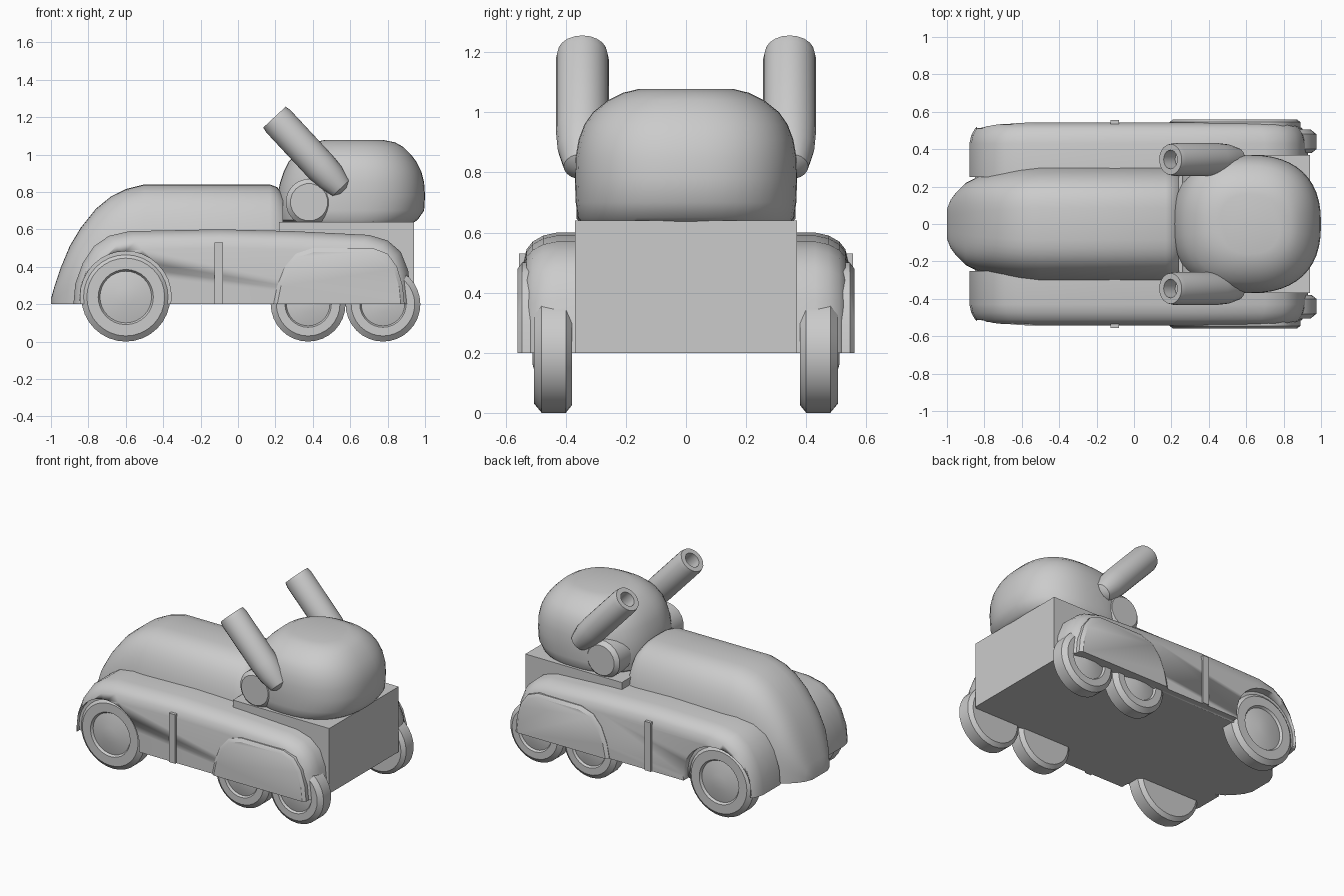
import bpy, bmesh
from math import sin, cos, pi, copysign
from mathutils import Vector

if "Cube" in bpy.data.objects:
    bpy.data.objects.remove(bpy.data.objects["Cube"])


def finish(bm, name, angle=35):
    bmesh.ops.recalc_face_normals(bm, faces=bm.faces[:])
    me = bpy.data.meshes.new(name)
    bm.to_mesh(me)
    bm.free()
    ob = bpy.data.objects.new(name, me)
    bpy.context.collection.objects.link(ob)
    bpy.ops.object.select_all(action='DESELECT')
    ob.select_set(True)
    bpy.context.view_layer.objects.active = ob
    bpy.ops.object.shade_smooth_by_angle(angle=angle * pi / 180)
    return ob


def loft(name, rings, caps=True, angle=35):
    """Skin equal-length closed rings; caps=False joins last ring to first."""
    bm = bmesh.new()
    vs = [[bm.verts.new(p) for p in r] for r in rings]
    n = len(vs[0])
    pairs = list(zip(vs, vs[1:])) + ([] if caps else [(vs[-1], vs[0])])
    for a, b in pairs:
        for i in range(n):
            j = (i + 1) % n
            bm.faces.new((a[i], a[j], b[j], b[i]))
    if caps:
        bm.faces.new(vs[0])
        bm.faces.new(vs[-1])
    return finish(bm, name, angle)


def spow(v, e):
    return copysign(abs(v) ** e, v)


def turned(name, origin, axis, prof, n=32, caps=True):
    """Revolve (distance along axis, radius) pairs around an axis."""
    o, a = Vector(origin), Vector(axis).normalized()
    u = a.orthogonal().normalized()
    v = a.cross(u)
    return loft(name, [[o + a * d + (u * cos(2 * pi * i / n) + v * sin(2 * pi * i / n)) * r
                        for i in range(n)] for d, r in prof], caps)


def box(name, x0, x1, y0, y1, z0, z1):
    return loft(name, [[(x, y0, z0), (x, y1, z0), (x, y1, z1), (x, y0, z1)] for x in (x0, x1)])


# Hood with rounded nose: (x, half width, top height)
hood = [(-1, .08, .23), (-.98, .13, .30), (-.95, .17, .39), (-.90, .22, .51), (-.84, .25, .61),
        (-.76, .275, .71), (-.68, .295, .775), (-.60, .31, .815), (-.50, .32, .84),
        (.17, .32, .84), (.21, .315, .825), (.24, .30, .79)]
loft("hood", [[(x, w * spow(cos(pi * i / 28), .6), .2 + (h - .2) * abs(sin(pi * i / 28)) ** .6)
               for i in range(29)] for x, w, h in hood])

# Rear box and floor
box("rear_body", .22, .94, -.37, .37, .2, .64)
box("floor", -.85, .9, -.4, .4, .2, .3)

# Turret: (z, x min, x max, half width)
turret = [(.63, .25, .93, .345), (.65, .22, .96, .36), (.70, .21, .995, .367), (.78, .21, 1, .37),
          (.85, .225, .995, .368), (.91, .245, .98, .357), (.96, .27, .955, .338),
          (1.0, .305, .925, .31), (1.04, .35, .885, .26), (1.065, .40, .84, .21), (1.077, .46, .78, .16)]
loft("turret", [[((a + b) / 2 + (b - a) / 2 * spow(cos(pi * i / 24), .82),
                  w * spow(sin(pi * i / 24), .82), z) for i in range(48)] for z, a, b, w in turret])

# Side profiles of the fender and its raised rear panel (x, z)
fender = [(-.88, .2), (-.87, .31), (-.83, .42), (-.77, .51), (-.69, .565), (-.58, .59), (-.1, .6),
          (.3, .59), (.7, .57), (.80, .54), (.87, .48), (.91, .38), (.93, .2)]
panel = [(.19, .2), (.21, .30), (.25, .40), (.31, .47), (.40, .5), (.72, .5), (.80, .47),
         (.85, .40), (.88, .30), (.89, .2)]


def side_shell(name, prof, layers, s):
    """Stack a side profile outwards, drawing it in by d at each (y, d)."""
    x0, x1 = prof[0][0], prof[-1][0]
    c, hw, hh = (x0 + x1) / 2, (x1 - x0) / 2, max(z for _, z in prof) - .2
    return loft(name, [[(c + (x - c) * (1 - d / hw), s * y, .2 + (z - .2) * (1 - d / hh))
                        for x, z in prof] for y, d in layers])


for s, side in ((-1, "right"), (1, "left")):
    # Fender with front wheel arch
    f = side_shell(side + "_fender", fender,
                   [(.25, 0), (.43, 0), (.475, .01), (.51, .03), (.53, .055), (.542, .10)], s)
    cut = turned(side + "_arch_cutter", (-.6, s * .49, .24), (0, s, 0), [(0, .243), (.2, .243)])
    cut.hide_render = True
    cut.hide_viewport = True
    m = f.modifiers.new("arch", 'BOOLEAN')
    m.operation = 'DIFFERENCE'
    m.solver = 'EXACT'
    m.object = cut
    side_shell(side + "_rear_panel", panel, [(.48, 0), (.545, 0), (.56, .02)], s)
    box(side + "_door_strip", -.125, -.08, s * .45, s * .555, .2, .53)

    # Wheels: large front, two smaller rear
    for name, x, r in (("front", -.6, .238), ("middle", .375, .2), ("rear", .775, .2)):
        turned(f"{side}_{name}_wheel", (x, s * .38, r), (0, s, 0),
               [(0, r - .025), (.02, r), (.1, r), (.125, r - .03), (.125, r * .62),
                (.11, r * .58), (.13, r * .2)])

    # Barrel with hollow muzzle, and its mount disc on the turret
    turned(side + "_barrel", (.195, s * .345, 1.2), (.68, 0, -.73),
           [(.09, .001), (.09, .05), (0, .05), (0, .082), (.03, .088), (.36, .088),
            (.44, .082), (.52, .062), (.54, .03)], 20)
    turned(side + "_barrel_mount", (.38, s * .22, .745), (0, s, 0),
           [(0, .125), (.12, .125), (.145, .10)], 20)
